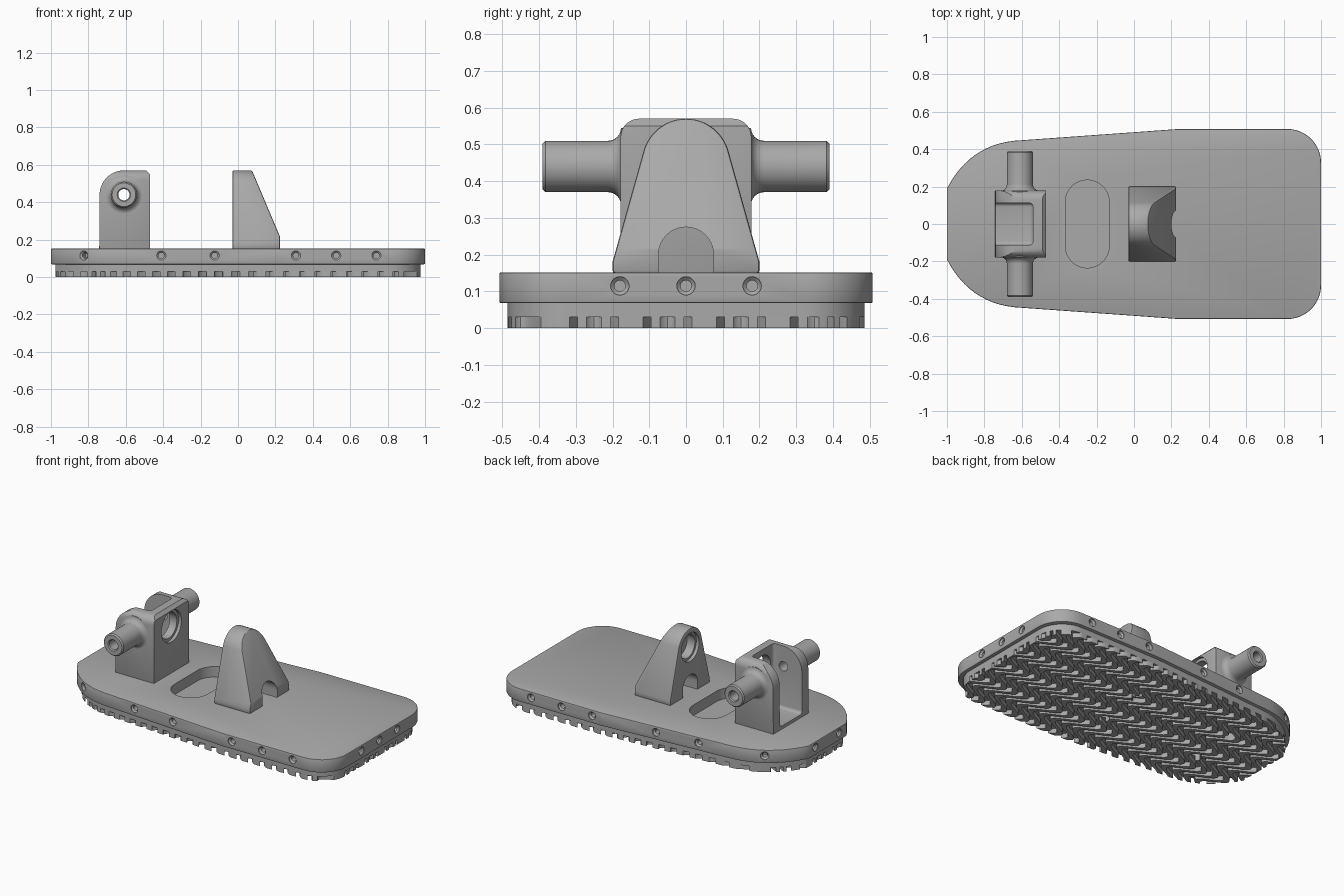
import bpy, bmesh, math
from mathutils import Vector

cube = bpy.data.objects.get("Cube")
if cube:
    bpy.data.objects.remove(cube, do_unlink=True)

grey = bpy.data.materials.new("machined_grey")
grey.use_nodes = True
grey.diffuse_color = (0.4, 0.4, 0.4, 1)
grey.node_tree.nodes["Principled BSDF"].inputs["Base Color"].default_value = (0.4, 0.4, 0.4, 1)


def finish(name, bm):
    bmesh.ops.recalc_face_normals(bm, faces=bm.faces[:])
    mesh = bpy.data.meshes.new(name)
    bm.to_mesh(mesh)
    bm.free()
    obj = bpy.data.objects.new(name, mesh)
    bpy.context.collection.objects.link(obj)
    mesh.materials.append(grey)
    return obj


def prism(name, pts, axis, a, b):
    """Extrude a 2D profile along an axis from a to b."""
    place = {"x": lambda p, h: (h, p[0], p[1]),
             "y": lambda p, h: (p[0], h, p[1]),
             "z": lambda p, h: (p[0], p[1], h)}[axis]
    bm = bmesh.new()
    low = [bm.verts.new(place(p, a)) for p in pts]
    high = [bm.verts.new(place(p, b)) for p in pts]
    bm.faces.new(low)
    bm.faces.new(high)
    for i in range(len(pts)):
        j = (i + 1) % len(pts)
        bm.faces.new((low[i], low[j], high[j], high[i]))
    return finish(name, bm)


def revolve(name, profile, origin, direction, closed=False, segs=32):
    """Turn a (radius, height) profile about a direction."""
    turn = Vector((0, 0, 1)).rotation_difference(Vector(direction))
    bm = bmesh.new()
    rings = []
    for s in range(segs):
        t = math.tau * s / segs
        rings.append([bm.verts.new(turn @ Vector((r * math.cos(t), r * math.sin(t), h)) + Vector(origin))
                      for r, h in profile])
    n = len(profile)
    for s in range(segs):
        p, q = rings[s], rings[(s + 1) % segs]
        for i in range(n if closed else n - 1):
            j = (i + 1) % n
            bm.faces.new((p[i], p[j], q[j], q[i]))
    bmesh.ops.remove_doubles(bm, verts=bm.verts[:], dist=1e-5)
    return finish(name, bm)


def arc(cx, cy, r, start, end, n=10):
    angles = [math.radians(start + (end - start) * i / n) for i in range(n + 1)]
    return [(cx + r * math.cos(a), cy + r * math.sin(a)) for a in angles]


def apply(obj, mod):
    bpy.context.view_layer.objects.active = obj
    bpy.ops.object.modifier_apply(modifier=mod.name)


def boolean(obj, tool, operation="DIFFERENCE"):
    mod = obj.modifiers.new("cut", "BOOLEAN")
    mod.operation, mod.object, mod.solver = operation, tool, "EXACT"
    apply(obj, mod)
    bpy.data.objects.remove(tool, do_unlink=True)


def bevel(obj, width, segments=2, angle=40):
    mod = obj.modifiers.new("bevel", "BEVEL")
    mod.width, mod.segments, mod.angle_limit = width, segments, math.radians(angle)
    mod.limit_method = "ANGLE"
    apply(obj, mod)


# Plate outline: rounded toe, tapering sides, rounded square heel
def toe(t):
    a, c, b = Vector((-1, 0.19)), Vector((-0.88, 0.42)), Vector((-0.64, 0.445))
    return tuple(a * (1 - t) ** 2 + c * 2 * t * (1 - t) + b * t * t)


half = [toe(i / 12) for i in range(13)] + [(0.24, 0.508)] + arc(0.82, 0.328, 0.18, 90, 0, 12)
outline = half + [(x, -y) for x, y in reversed(half)]
sole_outline = [(x * 0.977, y * 0.955) for x, y in outline]


def edge_y(x):
    for (x0, y0), (x1, y1) in zip(half, half[1:]):
        if x0 <= x <= x1:
            return y0 + (y1 - y0) * (x - x0) / (x1 - x0)


# Plate with an oval pocket and countersunk side holes
plate = prism("plate", outline, "z", 0.068, 0.152)
bevel(plate, 0.005, 2, 60)
oval = arc(-0.25, 0.118, 0.117, 0, 180, 16) + arc(-0.25, -0.118, 0.117, 180, 360, 16)
boolean(plate, prism("pocket_cutter", oval, "z", 0.085, 0.3))

holes = [((x, s * edge_y(x), 0.115), (0, -s, 0))
         for x in (-0.41, -0.125, 0.31, 0.525, 0.74) for s in (-1, 1)]
holes += [((1, y, 0.115), (-1, 0, 0)) for y in (-0.18, 0, 0.18)]
holes += [((-1, y, 0.115), (1, 0, 0)) for y in (-0.12, 0.12)]
holes += [((-0.825, s * edge_y(-0.825), 0.115), (0.45, -s * 0.89, 0)) for s in (-1, 1)]
sink = [(0, -0.02), (0.025, -0.02), (0.025, 0.005), (0.015, 0.014), (0.015, 0.05), (0, 0.05)]
for place, inward in holes:
    boolean(plate, revolve("hole_cutter", sink, place, inward, segs=20))

# Sole layer under the plate
sole = prism("sole", sole_outline, "z", 0.03, 0.07)

# Wavy tread ridges clipped to the sole outline
bm = bmesh.new()
pitch, steps = 0.084, 104
for k in range(-13, 14):
    rows = []
    for i in range(steps + 1):
        y = -0.52 + 1.04 * i / steps
        x = k * pitch + 0.065 * math.sin(math.tau * y / 0.2)
        rows.append([bm.verts.new((x + dx, y, z)) for dx, z in
                     ((-0.021, 0), (0.021, 0), (0.021, 0.034), (-0.021, 0.034))])
    for p, q in zip(rows, rows[1:]):
        for i in range(4):
            j = (i + 1) % 4
            bm.faces.new((p[i], p[j], q[j], q[i]))
    bm.faces.new(rows[0])
    bm.faces.new(rows[-1])
tread = finish("tread_ridges", bm)
boolean(tread, prism("tread_clip", sole_outline, "z", -0.1, 0.1), "INTERSECT")

# Mounting screw holes through the underside
for x in (-0.6, 0.1):
    for y in (-0.15, 0.15):
        for part in (tread, sole):
            boolean(part, revolve("screw_cutter", [(0, -0.1), (0.032, -0.1), (0.032, 0.05), (0, 0.05)],
                                  (x, y, 0), (0, 0, 1), segs=20))

# Axle bracket: rounded body, open slot at the toe side, bored wall at the heel side
axle_x, axle_z = -0.61, 0.44
side = [(-0.742, 0.14)] + arc(axle_x, axle_z, 0.13, 180, 90, 14) + [(-0.49, 0.57), (-0.47, 0.55), (-0.47, 0.14)]
bracket = prism("axle_bracket", side, "y", -0.3, 0.3)
face = [(-0.178, 0.1), (0.178, 0.1)] + arc(0.128, 0.52, 0.05, 0, 90, 8) + arc(-0.128, 0.52, 0.05, 90, 180, 8)
boolean(bracket, prism("bracket_clip", face, "x", -1, 0), "INTERSECT")
bevel(bracket, 0.008, 2, 60)
slot = prism("slot_cutter", [(-0.9, 0.172), (-0.54, 0.172), (-0.54, 0.8), (-0.9, 0.8)], "y", -0.112, 0.112)
bevel(slot, 0.02, 4)
boolean(bracket, slot)
bore = [(0, -0.03), (0.1, -0.03), (0.1, 0.02), (0.082, 0.02), (0.082, 0.15), (0, 0.15)]
boolean(bracket, revolve("bore_cutter", bore, (-0.47, 0, 0.45), (-1, 0, 0), segs=40))
boolean(bracket, revolve("axle_cutter", [(0, -0.3), (0.03, -0.3), (0.03, 0.3), (0, 0.3)],
                         (axle_x, 0, axle_z), (0, 1, 0)))

# Hollow axle stubs flaring into the bracket
flare = [(0.07 + r, h) for r, h in arc(0.035, 0.212, 0.035, 270, 180, 6)]
stub = [(0.03, 0.15), (0.1, 0.15)] + flare + [(0.07, 0.382), (0.063, 0.39), (0.036, 0.39), (0.03, 0.384)]
stubs = [revolve(name, stub, (axle_x, 0, axle_z), (0, s, 0), True)
         for name, s in (("left_of_axle", -1), ("right_of_axle", 1))]
stubs[0].name, stubs[1].name = "front_axle_stub", "back_axle_stub"

# Wedge post: domed outline, sloped heel side, arch and blind bore
dome = [(-0.2, 0.15), (0.2, 0.15), (0.2, 0.18)] + arc(0, 0.45, 0.12, 18, 162, 24) + [(-0.2, 0.18)]
post = prism("wedge_post", dome, "x", -0.03, 0.4)
slope = [(-0.2, 0), (0.225, 0), (0.225, 0.215), (0.075, 0.57), (0.06, 0.7), (-0.2, 0.7)]
boolean(post, prism("slope_clip", slope, "y", -0.5, 0.5), "INTERSECT")
bevel(post, 0.007, 2, 50)
arch = [(-0.075, 0.1), (0.075, 0.1)] + arc(0, 0.2, 0.075, 0, 180, 20)
boolean(post, prism("arch_cutter", arch, "x", -0.2, 0.5))
blind = [(0, -0.03), (0.09, -0.03), (0.09, 0.02), (0.075, 0.02), (0.075, 0.075), (0, 0.075)]
boolean(post, revolve("blind_cutter", blind, (-0.03, 0, 0.45), (1, 0, 0), segs=40))

# Smooth the curved surfaces and keep edges crisp
bpy.ops.object.select_all(action="DESELECT")
for obj in [plate, sole, tread, bracket, post] + stubs:
    obj.select_set(True)
bpy.context.view_layer.objects.active = plate
bpy.ops.object.shade_smooth_by_angle(angle=math.radians(30))
